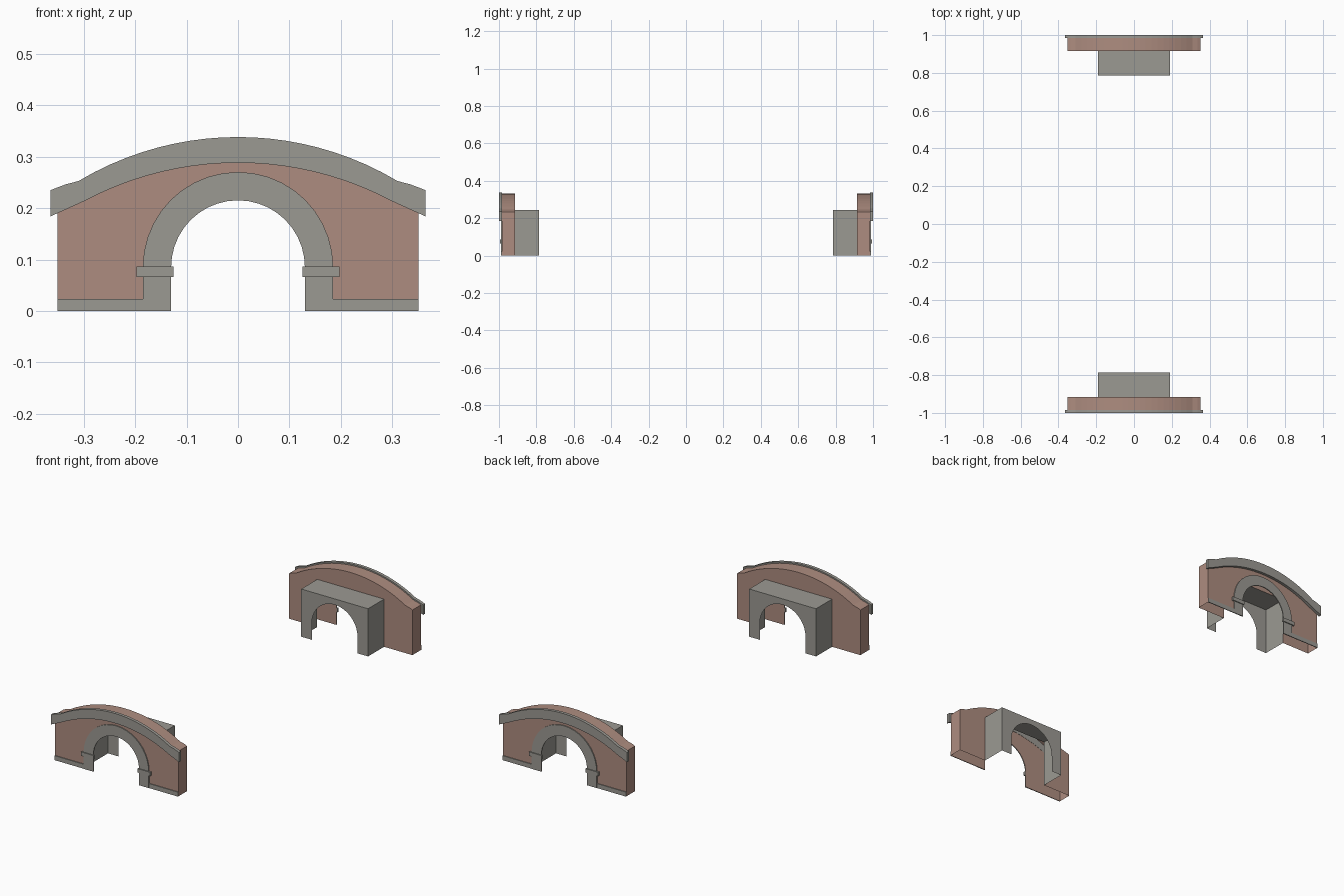
import bpy
import bmesh
from math import sin, cos, pi, sqrt

cube = bpy.data.objects.get("Cube")
if cube:
    bpy.data.objects.remove(cube)


def material(name, rgb):
    m = bpy.data.materials.new(name)
    m.use_nodes = True
    color = (*rgb, 1)
    m.diffuse_color = color
    m.node_tree.nodes["Principled BSDF"].inputs["Base Color"].default_value = color
    return m


STONE = material("grey stone", (0.33, 0.32, 0.29))
BRICK = material("red brown brick", (0.42, 0.265, 0.215))

HALF = 0.351      # half width of the wall
OPEN = 0.13       # opening radius
RING = 0.185      # outer radius of the arch trim
SPRING = 0.085    # height where the arch starts
BOX, BOX_TOP = 0.19, 0.245
FACE, REAR, END = -0.985, -0.915, -0.785


def arch(r, steps=20):
    """Round arch with straight legs, from right foot to left foot."""
    curve = [(r * cos(pi * i / steps), SPRING + r * sin(pi * i / steps))
             for i in range(steps + 1)]
    return [(r, 0)] + curve + [(-r, 0)]


def bow(crown, radius, half, tips, steps=20):
    """Shallow arc with flared tips, from right to left."""
    xs = [half - 2 * half * i / steps for i in range(steps + 1)]
    arc = [(x, crown - radius + sqrt(radius ** 2 - x * x)) for x in xs]
    return tips[::-1] + arc + [(-x, z) for x, z in tips]


def rect(x0, x1, z0, z1):
    return [(x0, z0), (x1, z0), (x1, z1), (x0, z1)]


def shell(name, turn, mat, y0, y1, front=None, rear=None, rim=(), closed=False):
    """Front and rear skins joined by a rim; outlines run counterclockwise."""
    bm = bmesh.new()

    def face(points):
        bm.faces.new([bm.verts.new((turn * x, turn * y, z)) for x, y, z in points])

    if front:
        face([(x, y0, z) for x, z in front])
    if rear:
        face([(x, y1, z) for x, z in reversed(rear)])
    rim = list(rim)
    pairs = list(zip(rim, rim[1:] + rim[:1]))
    for (ax, az), (bx, bz) in pairs if closed else pairs[:-1]:
        face([(ax, y0, az), (ax, y1, az), (bx, y1, bz), (bx, y0, bz)])
    bmesh.ops.remove_doubles(bm, verts=bm.verts[:], dist=1e-5)
    mesh = bpy.data.meshes.new(name)
    bm.to_mesh(mesh)
    bm.free()
    mesh.materials.append(mat)
    obj = bpy.data.objects.new(name, mesh)
    bpy.context.collection.objects.link(obj)
    return obj


def prism(name, turn, mat, y0, y1, outline, back=True):
    shell(name, turn, mat, y0, y1, outline, outline if back else None, outline, True)


# Shared outlines
wall_top = bow(0.331, 0.605, 0.31, [(0.335, 0.239), (HALF, 0.232)])
coping_top = bow(0.338, 0.605, 0.31, [(0.335, 0.246), (0.364, 0.235)])
coping_low = bow(0.288, 0.637, 0.3, [(0.364, 0.184)])
box_rim = [(BOX, 0), (BOX, BOX_TOP), (-BOX, BOX_TOP), (-BOX, 0)]


def wall_skin(hole):
    return [(-HALF, 0)] + hole[::-1] + [(HALF, 0)] + wall_top


for end, turn in (("front", 1), ("back", -1)):
    # Hollow wall, open underneath
    shell(f"{end}_wall", turn, BRICK, FACE, REAR, wall_skin(arch(OPEN)),
          wall_skin(box_rim), [(HALF, 0)] + wall_top + [(-HALF, 0)])

    # Short hollow tunnel behind the wall
    shell(f"{end}_tunnel", turn, STONE, REAR, END, None,
          [(-BOX, 0)] + arch(OPEN)[::-1] + box_rim, box_rim)

    # Curved coping along the top
    prism(f"{end}_coping", turn, STONE, -1.0, FACE + 0.001,
          coping_top + coping_low[::-1])

    # Arch trim with its legs
    prism(f"{end}_arch_trim", turn, STONE, -0.99, FACE,
          arch(RING) + arch(OPEN)[::-1], back=False)

    # Plinth strips and impost blocks on both sides
    for side in (1, -1):
        label = "left" if side * turn > 0 else "right"
        x0, x1 = sorted((side * RING, side * HALF))
        prism(f"{end}_plinth_{label}", turn, STONE, -0.989, FACE,
              rect(x0, x1, 0, 0.023), back=False)
        x0, x1 = sorted((side * 0.125, side * 0.197))
        prism(f"{end}_impost_{label}", turn, STONE, -0.995, FACE - 0.0005,
              rect(x0, x1, 0.066, 0.086))
